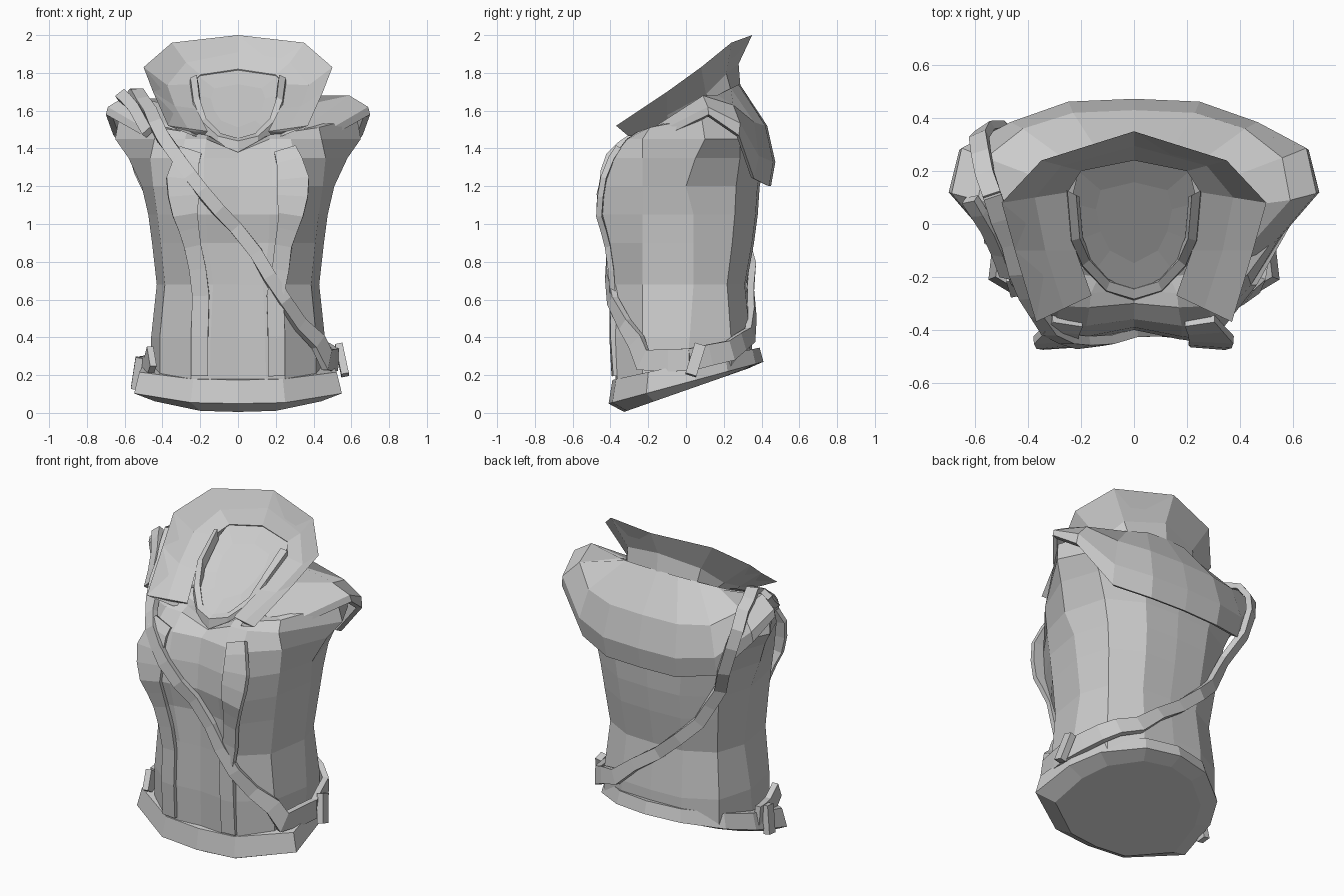
import bpy, bmesh
from mathutils import Vector, Matrix
from mathutils.bvhtree import BVHTree

if "Cube" in bpy.data.objects:
    bpy.data.objects.remove(bpy.data.objects["Cube"])

cloth = bpy.data.materials.new("pale grey")
cloth.diffuse_color = (0.6, 0.6, 0.6, 1)
cloth.use_nodes = True
cloth.node_tree.nodes["Principled BSDF"].inputs["Base Color"].default_value = cloth.diffuse_color


def finish(name, bm):
    bmesh.ops.recalc_face_normals(bm, faces=bm.faces)
    me = bpy.data.meshes.new(name)
    bm.to_mesh(me)
    me.materials.append(cloth)
    ob = bpy.data.objects.new(name, me)
    bpy.context.collection.objects.link(ob)
    return ob


def loft(name, sections):
    """Skin closed sections in order and cap both ends."""
    bm = bmesh.new()
    rows = [[bm.verts.new(p) for p in s] for s in sections]
    n = len(rows[0])
    for a, b in zip(rows, rows[1:]):
        for i in range(n):
            j = (i + 1) % n
            bm.faces.new((a[i], a[j], b[j], b[i]))
    caps = [bm.faces.new(rows[0]), bm.faces.new(rows[-1])]
    if n > 4:
        bmesh.ops.poke(bm, faces=caps)
    return finish(name, bm)


def flip(p):
    return Vector((-p[0], p[1], p[2]))


def ring(half):
    """Close a half outline that runs from front centre to back centre."""
    return half + [flip(p) for p in reversed(half[1:-1])]


def arch(columns):
    """Mirror columns that end on the centre line."""
    return columns + [[flip(p) for p in c] for c in reversed(columns[:-1])]


def level(z, tilt, pts, s=1):
    return ring([Vector((x * s, y * s, z + tilt * y * s)) for x, y in pts])


def body_ring(z, front, bust_x, bust_y, width, side_y, back, tilt=0, corner=.9):
    """Torso outline from a few measurements."""
    return level(z, tilt, [
        (0, -front), (bust_x * .6, -(front + bust_y) / 2 - .01), (bust_x, -bust_y),
        (width * corner, -.23), (width, side_y), (width * .86, back * .68),
        (width * .45, back * .97), (0, back)])


# Torso: waist to shoulders by measurement, then drawn in to the neck
rings = [
    body_ring(.20, .36, .25, .36, .46, .0, .35, .2),
    body_ring(.40, .37, .24, .38, .46, .02, .35),
    body_ring(.68, .37, .22, .38, .43, .04, .32),
    body_ring(.90, .37, .27, .41, .455, .04, .36),
    body_ring(1.05, .40, .28, .45, .475, .04, .38),
    body_ring(1.20, .39, .30, .44, .51, .0, .39, corner=.88),
    body_ring(1.35, .36, .30, .39, .58, .05, .42, corner=.80),
    body_ring(1.45, .30, .28, .31, .65, .10, .42, corner=.68),
]
for s, d, rise in ((.97, .83, .2), (.78, .62, .4)):
    rings.append([Vector((p.x * s, p.y * d, 1.445 + .15 * abs(p.x) + rise * max(p.y, 0))) for p in rings[7]])
for r in rings[7:]:
    for p in r:
        if p.y < 0:  # dip of the neckline
            p.z -= .07 * max(0, 1 - abs(p.x) / .16)
torso = loft("torso", rings)

# Flared hem with a tilted underside
hem = [(0, -.41), (.25, -.39), (.55, -.21), (.52, .05), (.43, .22), (.22, .37), (0, .41)]
loft("hem", [level(.12, .35, hem, .8), level(.16, .27, hem), level(.26, .22, hem, .95)])

# Mantle: lower edge and shoulder edge, with bulge, neck edge and lining by rule
edges = [
    ((.38, -.25, 1.40), (.34, -.19, 1.50)),
    ((.70, .12, 1.58), (.59, .09, 1.68)),
    ((.66, .28, 1.47), (.56, .25, 1.63)),
    ((.46, .36, 1.24), (.42, .36, 1.54)),
    ((.24, .44, 1.20), (.23, .42, 1.52)),
    ((0, .45, 1.20), (0, .43, 1.52)),
]
centre = Vector((0, .05, 1.35))
columns = []
for low, top in edges:
    low, top = Vector(low), Vector(top)
    mid = low.lerp(top, .4)
    mid = Vector((mid.x * 1.05, mid.y * 1.07, mid.z))
    neck = Vector((top.x * .6, top.y * .66, 1.6 + .33 * top.y))
    c = [low, mid, top, neck]
    columns.append(c + [centre + (p - centre) * .95 for p in reversed(c)])
mantle = loft("mantle", arch(columns))

# Tall flared collar: neck edge and rim, sunken folds by rule
collar = [
    ((.16, -.27, 1.49), (.37, -.37, 1.52), .0),
    ((.22, -.10, 1.61), (.45, -.10, 1.70), .03),
    ((.25, .12, 1.74), (.50, .08, 1.83), .05),
    ((.20, .20, 1.79), (.35, .24, 1.96), .02),
    ((0, .24, 1.82), (0, .35, 2.00), .0),
]
columns = []
for base, rim, sink in collar:
    base, rim = Vector(base), Vector(rim)
    foot = Vector((base.x * 1.2, base.y * 1.2 if base.y > 0 else base.y * .85, base.z - .09))
    if base.y < -.2:
        foot.z += .06
    fold = rim.lerp(base, .5) - Vector((0, 0, sink))
    under = rim.lerp(base, .65) - Vector((0, 0, sink + .035))
    columns.append([base, fold, rim, under, foot])
loft("collar", arch(columns))

# Sunken neck plug
rim = level(1.634, .745, [(0, .25), (.21, .20), (.24, .08), (.21, -.06), (.15, -.18), (0, -.26)])
loft("neck_plug", [[(p.x * .9, p.y * .9, 1.36) for p in rim], rim,
                   [p.lerp(Vector((0, .02, 1.62)), .4) for p in rim]])

# Raised band round the neckline
band = [(.24, .12, 1.76), (.225, -.06, 1.64), (.185, -.15, 1.53), (.10, -.24, 1.45), (0, -.27, 1.425)]
profile = ((.86, -.03), (.91, .03), (1.05, .015), (1.07, -.05))
loft("neckline_band", arch([[(x * s, y * s, z + h) for s, h in profile] for x, y, z in band]))


def tree(ob):
    return BVHTree.FromPolygons([v.co for v in ob.data.vertices], [p.vertices for p in ob.data.polygons])


body, cape = tree(torso), tree(mantle)


def strap(name, path, width, trees, thick=.035, lift=lambda z: .02):
    """Lay a flat strap along a path on the nearest surface; width and lift are rules of height."""
    path = [Vector(p) for p in path]
    fine = [path[0]]
    for a, b in zip(path, path[1:]):
        fine += [(a + b) / 2, b]
    pts, nrm = [], []
    for q in fine:
        core = Vector((0, 0, min(q.z, 1.3)))
        p = core + (q - core) * 1.12
        hit = min((t.find_nearest(p) for t in trees), key=lambda h: h[3])
        nrm.append((p - hit[0]).normalized())
        pts.append(hit[0] + nrm[-1] * lift(q.z))
    sections = []
    for i, p in enumerate(pts):
        lo, hi = max(i - 1, 0), min(i + 1, len(pts) - 1)
        t = (pts[hi] - pts[lo]).normalized()
        w = t.cross(nrm[lo] + nrm[i] + nrm[hi]).normalized()
        n = w.cross(t).normalized() * thick / 2
        w *= width(p.z) / 2
        sections.append([p + w + n, p - w + n, p - w - n, p + w - n])
    return loft(name, sections)


# Jacket front edges, wider over the chest
for side, s in (("left", -1), ("right", 1)):
    strap("front_edge_" + side,
          [(s * x, -.42, z) for x, z in ((.22, 1.45), (.26, 1.25), (.25, 1.05), (.21, .88), (.18, .62), (.19, .19))],
          lambda z: .09 + .09 * max(0, 1 - abs(z - 1.2) / .28), [body], .03, lambda z: .006)


# Diagonal strap: left shoulder, chest, right hip, then up across the back
def strap_width(z):
    return .07 + .22 * max(0, .5 - z)


def strap_lift(z):
    return .02 + .25 * max(0, .42 - z)


shoulder, hip = (-.48, .10, 1.68), (.52, .03, .28)
strap("chest_strap", [shoulder, (-.42, -.08, 1.58), (-.36, -.25, 1.45), (-.28, -.36, 1.34), (-.17, -.42, 1.18),
                      (0, -.42, .97), (.15, -.41, .72), (.33, -.33, .47), (.50, -.22, .28), hip],
      strap_width, [body, cape], lift=strap_lift)
strap("back_strap", [hip, (.43, .22, .33), (.25, .36, .42), (-.05, .36, .65), (-.30, .32, .88),
                     (-.42, .31, 1.1), (-.52, .35, 1.42), (-.53, .25, 1.62), shoulder],
      strap_width, [body, cape], lift=strap_lift)

# Second strip over the left shoulder and a belt tab on the left hip
strap("shoulder_strip", [(-.57, .08, 1.67), (-.5, -.04, 1.59), (-.43, -.18, 1.47)], lambda z: .06, [body, cape])
strap("left_belt_tab", [(-.47, -.24, .3), (-.52, -.14, .24), (-.53, .04, .24)], lambda z: .12, [body],
      lift=lambda z: .045)

# Belt clips on both hips
for name, loc, lean, roll in (("right_clip", (.55, .05, .28), -.3, -.2), ("left_clip", (-.535, -.05, .21), .1, .15)):
    bm = bmesh.new()
    m = (Matrix.Translation(loc) @ Matrix.Rotation(lean, 4, 'X') @ Matrix.Rotation(roll, 4, 'Y')
         @ Matrix.Diagonal((.04, .06, .17, 1)))
    bmesh.ops.create_cube(bm, size=1, matrix=m)
    finish(name, bm)
